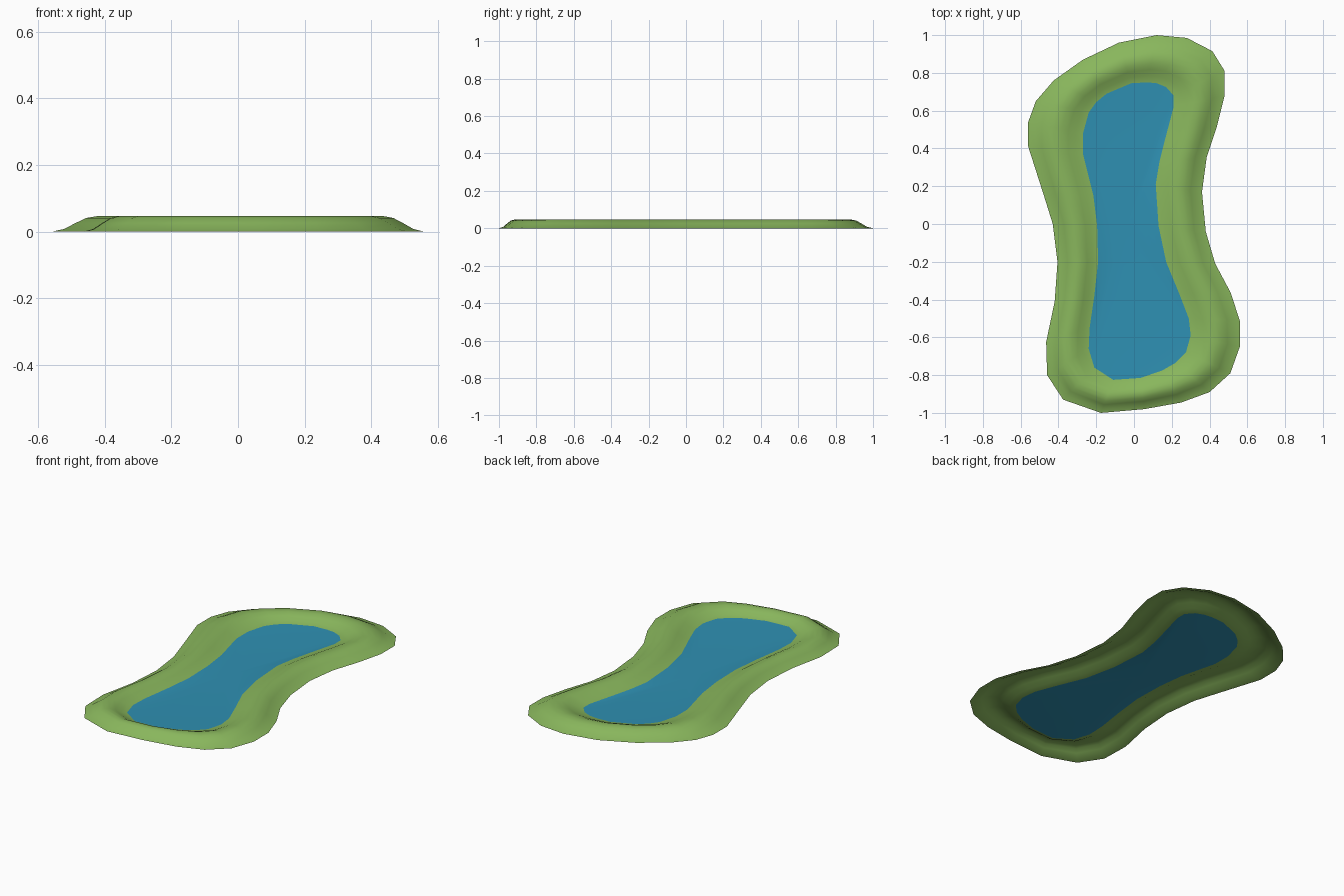
import bpy
from mathutils import Vector

if "Cube" in bpy.data.objects:
    bpy.data.objects.remove(bpy.data.objects["Cube"])

# Shoreline pairs, clockwise: outer foot of the bank (x, y), water edge (x, y)
SHORE = [
    (.12, 1.0, .07, .75), (.28, .985, .12, .745), (.415, .915, .17, .725),
    (.48, .81, .21, .68), (.48, .68, .21, .62), (.44, .52, .165, .45),
    (.385, .355, .135, .33), (.36, .17, .115, .21), (.38, -.04, .13, -.01),
    (.43, -.21, .17, -.2), (.51, -.36, .24, -.37), (.56, -.51, .29, -.5),
    (.56, -.65, .3, -.59), (.51, -.79, .275, -.68), (.40, -.89, .22, -.735),
    (.25, -.945, .15, -.775), (.055, -.98, .035, -.815), (-.175, -1.0, -.11, -.825),
    (-.375, -.93, -.21, -.76), (-.46, -.80, -.24, -.66), (-.465, -.625, -.235, -.55),
    (-.42, -.41, -.21, -.38), (-.405, -.2, -.19, -.2), (-.43, 0, -.195, -.01),
    (-.48, .16, -.215, .15), (-.56, .41, -.27, .37), (-.56, .54, -.27, .48),
    (-.52, .65, -.24, .59), (-.425, .76, -.2, .645), (-.27, .87, -.145, .69),
    (-.08, .96, -.015, .745),
]
# Bank cross-section: (fraction from foot to water, height)
BANK = [(0, 0), (.13, .008), (.25, .026), (.36, .041), (.48, .047),
        (.60, .045), (.73, .034), (.86, .018), (1, .011)]
N = len(SHORE)


def material(name, rgb):
    m = bpy.data.materials.new(name)
    m.diffuse_color = (*rgb, 1)
    m.use_nodes = True
    m.node_tree.nodes["Principled BSDF"].inputs["Base Color"].default_value = m.diffuse_color
    return m


def build(name, rings, mat, cap=None):
    """Join matching rings with quads, optionally closing with a centre point."""
    verts = [v for ring in rings for v in ring]
    faces = []
    for r in range(len(rings) - 1):
        for i in range(N):
            j = (i + 1) % N
            faces.append((r * N + j, r * N + i, (r + 1) * N + i, (r + 1) * N + j))
    if cap:
        base = (len(rings) - 1) * N
        verts.append(cap)
        faces += [(base + (i + 1) % N, base + i, len(verts) - 1) for i in range(N)]
    me = bpy.data.meshes.new(name)
    me.from_pydata(verts, [], faces)
    me.materials.append(mat)
    me.polygons.foreach_set("use_smooth", [True] * len(me.polygons))
    ob = bpy.data.objects.new(name, me)
    bpy.context.collection.objects.link(ob)
    return ob


# Grassy bank: hump swept between the two shorelines
bank_rings = [[Vector((ox + (ix - ox) * t, oy + (iy - oy) * t, z))
               for ox, oy, ix, iy in SHORE] for t, z in BANK]
build("grass_bank", bank_rings, material("grass green", (.25, .47, .108)))

# Water: very shallow dish inside the bank
centre = Vector((-.035, 0, .004))
edge = bank_rings[-1]
water_rings = [edge]
for s, z in ((.8, .007), (.5, .004)):
    ring = [centre.lerp(p, s) for p in edge]
    for p in ring:
        p.z = z
    water_rings.append(ring)
build("pond_water", water_rings, material("water blue", (.028, .28, .45)), centre)
